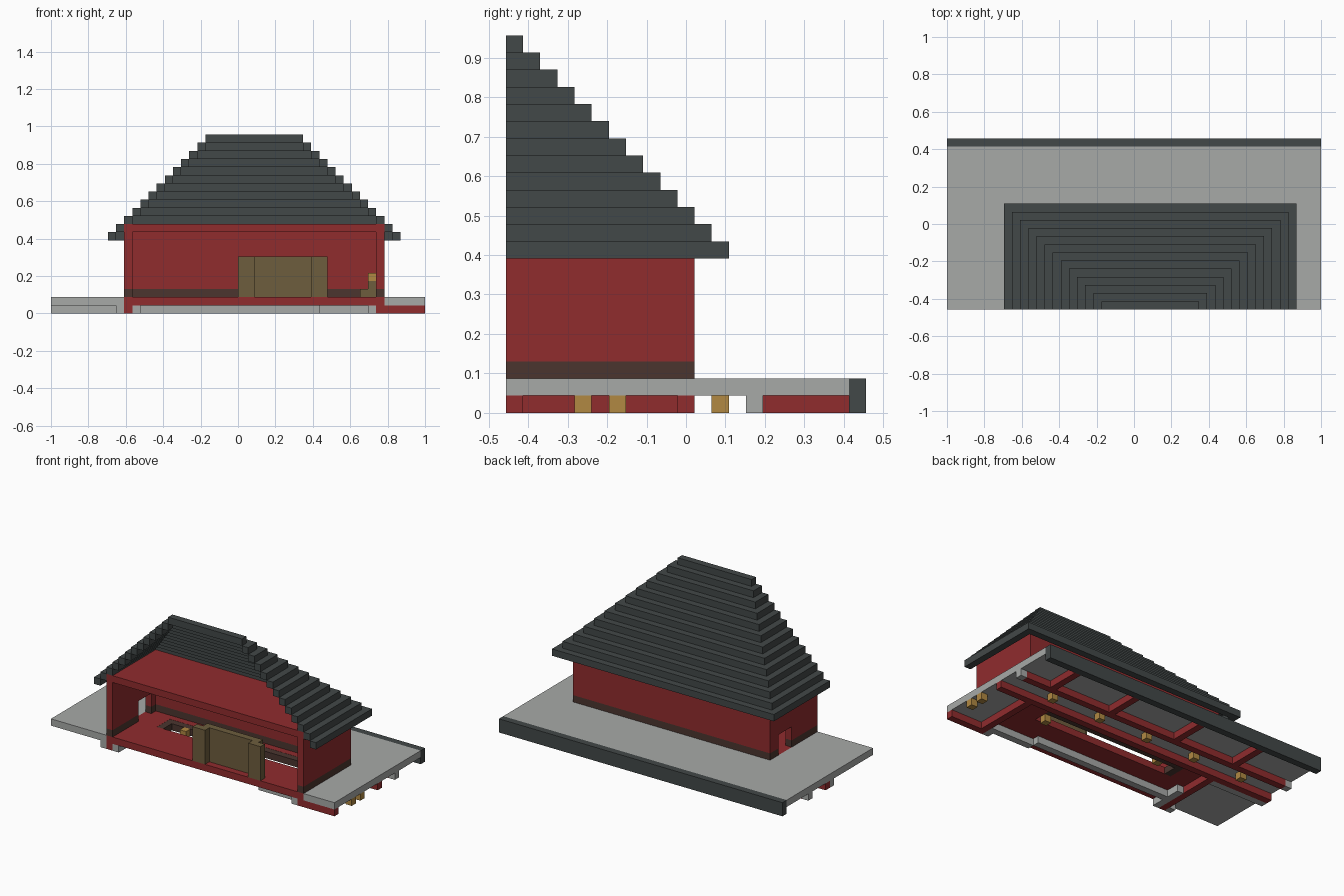
import bpy
import bmesh

if "Cube" in bpy.data.objects:
    bpy.data.objects.remove(bpy.data.objects["Cube"])

U = 2 / 46          # one block
DEPTH = 21          # blocks from front to back


def material(name, colour):
    m = bpy.data.materials.new(name)
    m.use_nodes = True
    rgba = (*colour, 1)
    m.diffuse_color = rgba
    m.node_tree.nodes["Principled BSDF"].inputs["Base Color"].default_value = rgba
    return m


SLATE = material("slate", (0.055, 0.065, 0.065))
RED = material("red", (0.28, 0.025, 0.027))
STONE = material("stone", (0.39, 0.40, 0.39))
BROWN = material("dark brown", (0.07, 0.036, 0.028))
OLIVE = material("olive wood", (0.155, 0.11, 0.047))
GOLD = material("gold", (0.44, 0.25, 0.055))


def blocks(name, mat, *boxes):
    """One object from boxes given as (x0, x1, y0, y1, z0, z1) in blocks."""
    bm = bmesh.new()
    for x0, x1, y0, y1, z0, z1 in boxes:
        cube = bmesh.ops.create_cube(bm, size=1)
        for v in cube["verts"]:
            v.co.x = (x0 if v.co.x < 0 else x1) * U - 1
            v.co.y = ((y0 if v.co.y < 0 else y1) - DEPTH / 2) * U
            v.co.z = (z0 if v.co.z < 0 else z1) * U
    mesh = bpy.data.meshes.new(name)
    bm.to_mesh(mesh)
    bm.free()
    mesh.materials.append(mat)
    obj = bpy.data.objects.new(name, mesh)
    bpy.context.collection.objects.link(obj)
    return obj


def u_ring(left, right, back, z0, z1):
    """Three one-block-thick sides, open at the front."""
    return [(left, left + 1, 0, back, z0, z1),
            (right - 1, right, 0, back, z0, z1),
            (left + 1, right - 1, back - 1, back, z0, z1)]


L, R, B = 9, 41, 11     # house footprint
DOOR = (6, 9, 5)        # door start, end and top

# Stepped hollow roof
for n in range(13):
    if n < 12:
        boxes = u_ring(7 + n, 43 - n, 13 - n, 9 + n, 10 + n)
    else:
        boxes = [(7 + n, 43 - n, 0, 1, 9 + n, 10 + n)]
    blocks(f"roof_step_{n + 1}", SLATE, *boxes)

# Walls, with a doorway on the -x side
d0, d1, top = DOOR
blocks("walls", RED, *u_ring(L, R, B, 3, 11)[1:],
       (L, L + 1, 0, d0, 3, top), (L, L + 1, d1, B, 3, top),
       (L, L + 1, 0, B, top, 11))
blocks("skirting", BROWN, *u_ring(L, R, B, 2, 3)[1:],
       (L, L + 1, 0, d0, 2, 3), (L, L + 1, d1, B, 2, 3))
blocks("attic_floor", RED, (L + 1, R - 1, 0, B - 1, 10, 11))

# Floor around an open pit
P0, P1, Q0, Q1 = 13, 36, 6, 9
blocks("house_floor", RED, (L, R, 0, Q0, 1, 2), (L, R, Q1, B, 1, 2),
       (L, P0, Q0, Q1, 1, 2), (P1, R, Q0, Q1, 1, 2))
blocks("pit_lining", BROWN, (P0, P0 + 1, Q0, Q1, 1, 1.98),
       (P0 + 1, P1, Q1 - 1, Q1, 1, 1.98))
blocks("pit_fittings", GOLD, (16, 17, 7, 8, 1, 2), (35, 36, 7, 8, 0, 1))

# Terrace and its back edge
blocks("terrace", STONE, (0, L, 0, 20, 1, 2), (R, 46, 0, 20, 1, 2),
       (L, R, B, 20, 1, 2))
blocks("terrace_edge", SLATE, (0, 46, 20, 21, 0, 2))

# Beams below the terrace and house
blocks("long_beams", RED, (0, 46, 10, 11, 0, 1), (1, 45, 14, 15, 0, 1))
blocks("cross_beams", RED, *[(x, x + 1, 15, 20, 0, 1) for x in (9, 19, 30, 40)])
blocks("house_cross_beams", RED, (9, 10, 0, 10, 0, 1), (40, 41, 0, 10, 0, 1),
       (41, 46, 0, 1, 0, 1))
blocks("beam_ends", STONE, (0, 1, 14, 15, 0, 1), (45, 46, 14, 15, 0, 1))
blocks("stone_footing", STONE, (11, 33, 2, 3, 0, 1), (33, 39, 1, 2, 0, 1),
       (39, 40, 0, 2, 0, 1), (10, 11, 0, 5, 0, 1), (8, 9, 0, 1, 0, 1),
       (0, 9, 9, 10, 0, 1))
blocks("gold_stubs", GOLD, *[(x, x + 1, 12, 13, 0, 1) for x in range(6, 39, 8)],
       *[(45, 46, y, y + 1, 0, 1) for y in (4, 6)])

# Cabinet and corner stand inside the room
blocks("cabinet_posts", OLIVE, (23, 25, 0, 1, 2, 7), (32, 34, 0, 1, 2, 7))
blocks("cabinet_panel", OLIVE, (24, 33, 1, 2, 2, 7))
blocks("corner_stand", OLIVE, (38, 39, 5, 6, 2, 3), (39, 40, 5, 6, 2, 4))
blocks("corner_lamp", GOLD, (39, 40, 5, 6, 4, 5))
